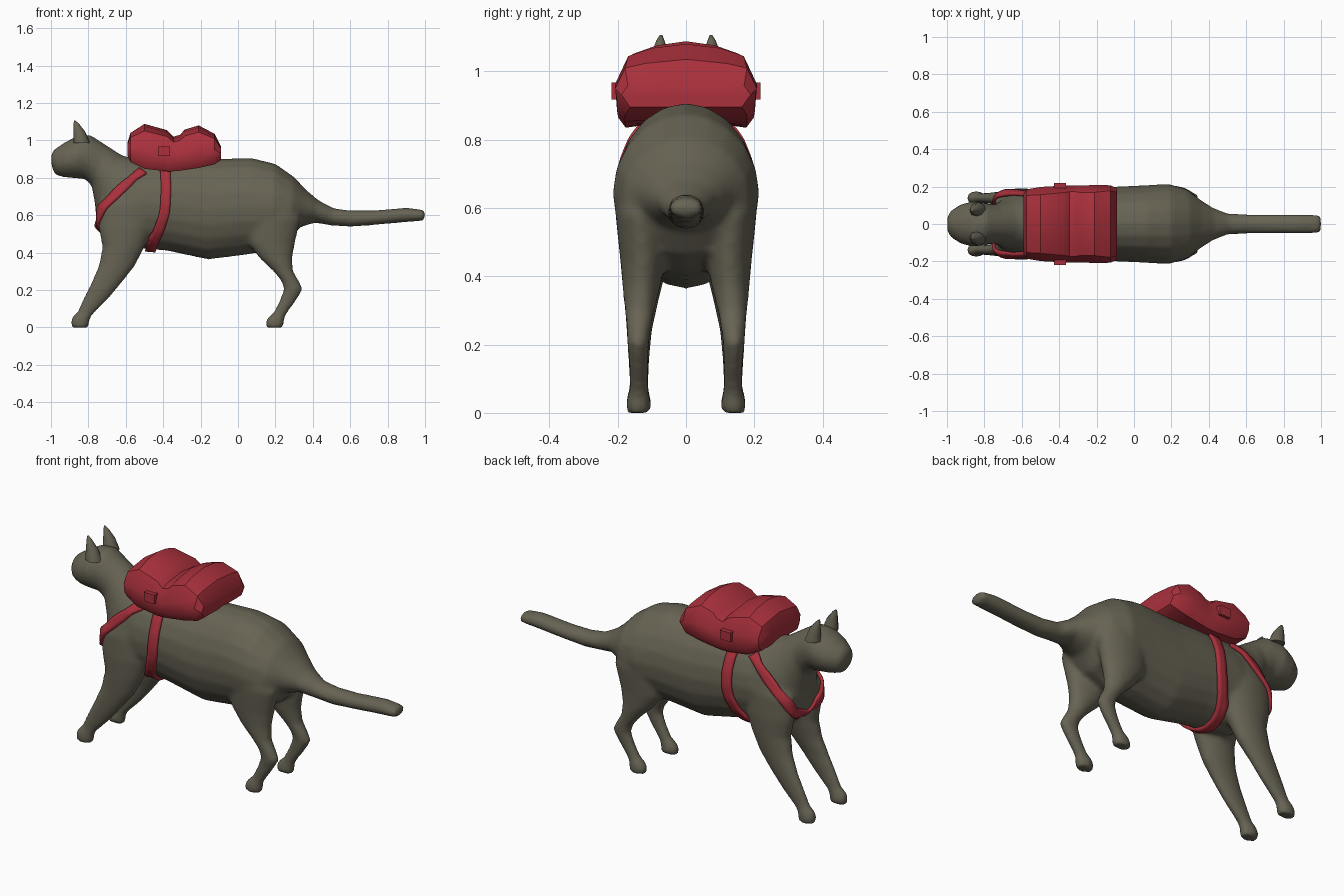
import bpy, bmesh, math
from mathutils import Vector

if "Cube" in bpy.data.objects:
    bpy.data.objects.remove(bpy.data.objects["Cube"])


def material(name, rgb):
    m = bpy.data.materials.new(name)
    m.diffuse_color = (*rgb, 1)
    m.use_nodes = True
    m.node_tree.nodes["Principled BSDF"].inputs["Base Color"].default_value = m.diffuse_color
    return m


FUR = material("grey brown fur", (0.135, 0.125, 0.088))
RED = material("red fabric", (0.40, 0.03, 0.045))


def finish(bm, name, mat, angle=40):
    bmesh.ops.recalc_face_normals(bm, faces=bm.faces)
    me = bpy.data.meshes.new(name)
    bm.to_mesh(me)
    bm.free()
    ob = bpy.data.objects.new(name, me)
    bpy.context.collection.objects.link(ob)
    me.materials.append(mat)
    select(ob)
    bpy.ops.object.shade_smooth_by_angle(angle=math.radians(angle))
    return ob


def select(ob):
    bpy.ops.object.select_all(action='DESELECT')
    ob.select_set(True)
    bpy.context.view_layer.objects.active = ob


def skin(bm, rings, cap=True, closed=True):
    """Join a list of point rings with quads."""
    vs = [[bm.verts.new(p) for p in r] for r in rings]
    n = len(vs[0])
    for a, b in zip(vs, vs[1:]):
        for i in range(n if closed else n - 1):
            j = (i + 1) % n
            bm.faces.new((a[i], a[j], b[j], b[i]))
    if cap:
        bm.faces.new(vs[0])
        bm.faces.new(vs[-1])


def oval(c, u, v, n=20):
    c, u, v = Vector(c), Vector(u), Vector(v)
    return [c + u * math.cos(t) + v * math.sin(t)
            for t in (2 * math.pi * i / n for i in range(n))]


# Head, trunk and tail: top x, top z, bottom x, bottom z, half width
spine = [
    (-1.0, .92, -.995, .855, .04), (-.985, .95, -.975, .815, .07),
    (-.925, .99, -.93, .803, .105), (-.86, 1.025, -.865, .797, .122),
    (-.79, 1.03, -.815, .792, .112), (-.70, .972, -.782, .755, .105),
    (-.62, .92, -.765, .66, .13), (-.54, .90, -.755, .54, .16),
    (-.44, .90, -.62, .43, .185), (-.30, .90, -.38, .41, .192),
    (-.16, .90, -.16, .363, .197), (.07, .907, .04, .388, .207),
    (.20, .875, .17, .41, .215), (.30, .805, .27, .46, .185),
    (.365, .735, .33, .535, .135), (.43, .68, .41, .56, .088),
    (.51, .638, .50, .545, .055), (.60, .625, .60, .538, .052),
    (.72, .625, .72, .547, .052), (.90, .64, .90, .563, .052),
    (.985, .63, .985, .57, .05), (1.0, .62, 1.0, .58, .045)]
# Legs: z, rear/front x range, inner/outer y range
front_leg = [
    (.80, -.62, -.48, .06, .155), (.65, -.745, -.45, .05, .187),
    (.53, -.745, -.46, .045, .192), (.43, -.725, -.50, .055, .187),
    (.33, -.745, -.55, .08, .18), (.24, -.785, -.62, .10, .174),
    (.15, -.83, -.695, .108, .168), (.08, -.86, -.765, .11, .165),
    (.06, -.885, -.785, .107, .17), (.03, -.895, -.795, .102, .176),
    (0, -.892, -.795, .104, .174)]
hind_leg = [
    (.72, .08, .28, .08, .20), (.58, .04, .335, .06, .207),
    (.45, .055, .305, .06, .193), (.37, .115, .29, .075, .186),
    (.30, .19, .295, .092, .18), (.25, .23, .325, .102, .175),
    (.205, .245, .347, .108, .172), (.15, .225, .315, .11, .167),
    (.08, .19, .265, .11, .165), (.055, .16, .25, .107, .17),
    (.03, .147, .247, .102, .176), (0, .148, .245, .104, .174)]

bm = bmesh.new()
skin(bm, [oval(((a + c) / 2, 0, (b + d) / 2), ((a - c) / 2, 0, (b - d) / 2), (0, w, 0))
          for a, b, c, d, w in spine])
for leg in (front_leg, hind_leg):
    for s in (1, -1):
        skin(bm, [oval(((a + b) / 2, s * (c + d) / 2, z), ((b - a) / 2, 0, 0),
                       (0, (d - c) / 2, 0)) for z, a, b, c, d in leg])
body = finish(bm, "body", FUR)

# Blend the legs into the trunk
rm = body.modifiers.new("blend", 'REMESH')
rm.mode = 'VOXEL'
rm.voxel_size = .013
rm.use_smooth_shade = True
sm = body.modifiers.new("relax", 'SMOOTH')
sm.factor = .5
sm.iterations = 5
select(body)
bpy.ops.object.convert(target='MESH')

# Ears
for s, side in ((1, "left"), (-1, "right")):
    bm = bmesh.new()
    skin(bm, [oval((-.835, s * .075, .985), (.045, 0, 0), (0, .042, 0), 8),
              oval((-.848, s * .076, 1.045), (.032, 0, 0), (0, .028, 0), 8),
              oval((-.865, s * .075, 1.09), (.014, 0, 0), (0, .012, 0), 8),
              oval((-.873, s * .073, 1.106), (.004, 0, 0), (0, .004, 0), 8)])
    finish(bm, side + "_ear", FUR, 60)

# Backpack draped over the back: x, top z, side bottom z, upper half width, half width
pack = [
    (-.592, .985, .92, .09, .16), (-.575, 1.04, .885, .09, .185),
    (-.50, 1.088, .848, .085, .198), (-.38, 1.055, .835, .10, .205),
    (-.345, 1.02, .835, .11, .205), (-.31, 1.03, .838, .11, .205),
    (-.285, 1.058, .842, .10, .206), (-.21, 1.08, .853, .10, .208),
    (-.125, 1.035, .872, .12, .207), (-.092, .97, .895, .12, .19)]
bm = bmesh.new()
rings = []
for x, top, bot, up, w in pack:
    mid = bot + (top - bot) * .48
    half = [(up, top - .012), ((up + w) / 2 + .015, top - .3 * (top - mid)),
            (w, mid), (w * .97, bot + .03), (w * .86, bot)]
    ring = [(0, top)] + half + [(0, max(bot, .86))] + [(-y, z) for y, z in half[::-1]]
    rings.append([(x, y, z) for y, z in ring])
skin(bm, rings)
finish(bm, "backpack", RED, 35)

# Side buckles
for s, side in ((1, "left"), (-1, "right")):
    bm = bmesh.new()
    bmesh.ops.create_cube(bm, size=1)
    for v in bm.verts:
        v.co = Vector((-.395 + v.co.x * .065, s * .203 + v.co.y * .03, .942 + v.co.z * .05))
    finish(bm, side + "_buckle", RED)


# Straps that hug the body
def strap(name, half, centre, width):
    pts = [Vector(p) for p in half]
    pts += [Vector((p.x, -p.y, p.z)) for p in pts[-2::-1]]
    path = [a.lerp(b, i / 6) for a, b in zip(pts, pts[1:]) for i in range(6)] + [pts[-1]]
    for _ in range(4):
        path = [path[0]] + [(a + 2 * b + c) / 4 for a, b, c
                            in zip(path, path[1:], path[2:])] + [path[-1]]
    rows = []
    for i, p in enumerate(path):
        t = path[min(i + 1, len(path) - 1)] - path[max(i - 1, 0)]
        side = t.cross(p - Vector(centre)).normalized() * width / 2
        rows.append([p + side * k for k in (-1, -.33, .33, 1)])
    bm = bmesh.new()
    skin(bm, rows, cap=False, closed=False)
    ob = finish(bm, name, RED)
    sw = ob.modifiers.new("hug", 'SHRINKWRAP')
    sw.target = body
    sw.wrap_method = 'NEAREST_SURFACEPOINT'
    sw.wrap_mode = 'ABOVE_SURFACE'
    sw.offset = .007
    so = ob.modifiers.new("thickness", 'SOLIDIFY')
    so.thickness = .018
    so.offset = 0
    select(ob)
    bpy.ops.object.convert(target='MESH')


strap("girth_strap",
      [(-.39, .19, .88), (-.385, .21, .75), (-.39, .21, .62), (-.42, .19, .52),
       (-.46, .11, .44), (-.47, 0, .41)], (-.43, 0, .65), .055)
strap("chest_strap",
      [(-.51, .17, .87), (-.57, .19, .80), (-.66, .19, .72), (-.73, .16, .64),
       (-.755, .11, .56), (-.76, 0, .51)], (-.5, 0, .65), .055)
